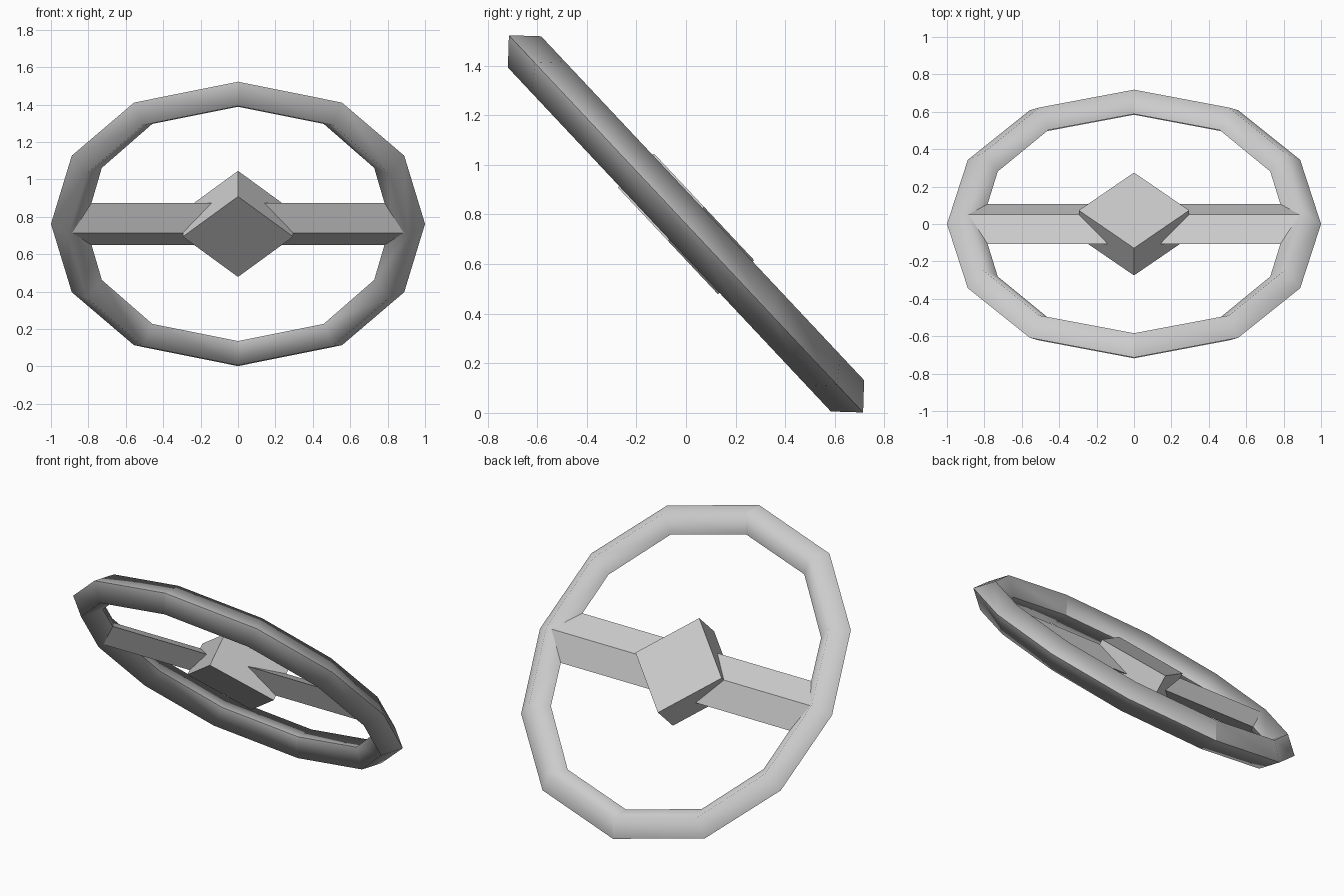
import bpy, bmesh
from math import radians, sin, cos
from mathutils import Matrix

cube = bpy.data.objects.get("Cube")
if cube:
    bpy.data.objects.remove(cube, do_unlink=True)

grey = bpy.data.materials.new("light grey")
grey.use_nodes = True
COLOUR = (0.6, 0.6, 0.6, 1)
grey.diffuse_color = COLOUR
grey.node_tree.nodes["Principled BSDF"].inputs["Base Color"].default_value = COLOUR

# Wheel plane: local x across, local y up the wheel, local z out of its front
TILT = Matrix.Translation((0, 0, 0.762)) @ Matrix.Rotation(radians(133.2), 4, 'X')


def finish(bm, name):
    bmesh.ops.recalc_face_normals(bm, faces=bm.faces[:])
    mesh = bpy.data.meshes.new(name)
    bm.to_mesh(mesh)
    bm.free()
    mesh.materials.append(grey)
    obj = bpy.data.objects.new(name, mesh)
    bpy.context.collection.objects.link(obj)
    obj.matrix_world = TILT
    return obj


def loft(bm, rings, closed=False):
    """Bridge successive cross-sections, capping the ends of an open run."""
    loops = [[bm.verts.new(p) for p in ring] for ring in rings]
    pairs = list(zip(loops, loops[1:]))
    if closed:
        pairs.append((loops[-1], loops[0]))
    for a, b in pairs:
        n = len(a)
        for i in range(n):
            j = (i + 1) % n
            bm.faces.new((a[i], a[j], b[j], b[i]))
    if not closed:
        bm.faces.new(loops[0])
        bm.faces.new(loops[-1])
    return loops


# Rim: twelve-sided ring with a diamond section
quarter = [(0, 0.951), (32, 0.957), (60.6, 0.928), (90, 0.908)]
half = quarter + [(180 - a, r) for a, r in quarter[-2::-1]]
path = half + [(360 - a, r) for a, r in half[-2:0:-1]]
T = 0.092
sections = []
for angle, radius in path:
    s, c = sin(radians(angle)), cos(radians(angle))
    sections.append([((radius + dr) * s, (radius + dr) * c, dz)
                     for dr, dz in ((T, 0), (0, T), (-T, 0), (0, -T))])
bm = bmesh.new()
loops = loft(bm, sections, closed=True)
for face in bm.faces:
    face.smooth = True
# Sharp outer and inner edges, and a sharp seam where the halves meet
sharp_verts = [{loop[k] for loop in loops} for k in (0, 2)]
sharp_verts += [set(loops[0]), set(loops[6])]
for edge in bm.edges:
    if any(set(edge.verts) <= group for group in sharp_verts):
        edge.smooth = False
finish(bm, "rim")

# Spokes: flattened diamond bars running from the hub into the rim
for name, side in (("left_spoke", 1), ("right_spoke", -1)):
    bm = bmesh.new()
    loft(bm, [[(side * x, y, z) for y, z in ((0.155, 0), (0, 0.07), (-0.155, 0), (0, -0.07))]
              for x in (0.05, 0.9)])
    finish(bm, name)

# Hub: square block standing on its corner
bm = bmesh.new()
H = 0.295
loft(bm, [[(H, 0, z), (0, H, z), (-H, 0, z), (0, -H, z)] for z in (-0.1, 0.1)])
finish(bm, "hub")
